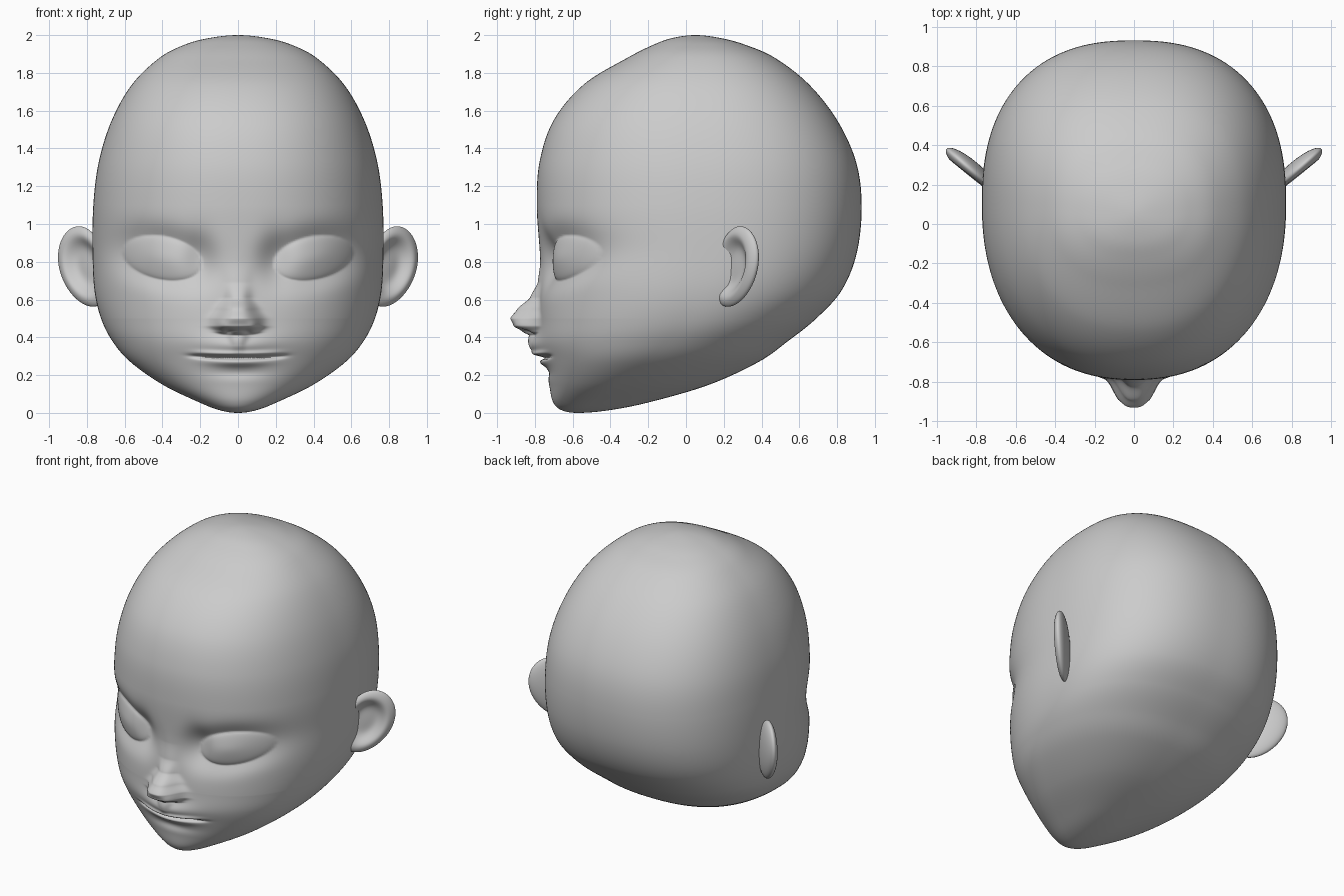
import bpy, bmesh
from math import sin, cos, pi, exp, radians, sqrt

if "Cube" in bpy.data.objects:
    bpy.data.objects.remove(bpy.data.objects["Cube"])

# Horizontal sections of the head: z, front y, back y, half width, y of widest point
SECTIONS = [
    (2.00, .05, .05, 0, .05), (1.985, -.07, .18, .15, .05), (1.95, -.17, .31, .28, .06),
    (1.88, -.31, .47, .415, .07), (1.74, -.54, .65, .56, .08), (1.55, -.70, .80, .668, .09),
    (1.33, -.775, .90, .737, .10), (1.10, -.79, .93, .766, .10), (.85, -.775, .905, .77, .10),
    (.65, -.775, .825, .76, .06), (.50, -.78, .69, .725, 0), (.38, -.78, .54, .665, -.10),
    (.27, -.75, .385, .57, -.22), (.15, -.725, .125, .40, -.36), (.06, -.705, -.18, .215, -.48),
    (.015, -.66, -.40, .10, -.54), (0, -.57, -.57, 0, -.57)]
# Height profile of the nose: z, projection, half width
NOSE = [(1.00, 0, .09), (.80, .0, .07), (.69, .012, .06), (.61, .05, .06), (.55, .115, .085),
        (.50, .15, .108), (.46, .13, .112), (.43, .075, .09), (.41, .03, .05), (.36, .012, .03), (.30, 0, .03)]
AROUND = 256


def catmull(a, b, c, d, t):
    return [.5 * (2*q + (r - p)*t + (2*p - 5*q + 4*r - s)*t*t + (3*q - p - 3*r + s)*t**3)
            for p, q, r, s in zip(a, b, c, d)]


def bell(v, width, power=2):
    return exp(-abs(v / width) ** power)


def nose(x, z):
    for (z0, h0, w0), (z1, h1, w1) in zip(NOSE, NOSE[1:]):
        if z1 <= z <= z0:
            t = (z0 - z) / (z0 - z1)
            t = t * t * (3 - 2 * t) * .4 + t * .6
            return (h0 + (h1 - h0) * t) * bell(x, w0 + (w1 - w0) * t, 3)
    return 0


def face_relief(x, z):
    """Forward projection of the facial features over the plain head."""
    a = abs(x)
    out = nose(x, z)
    # eye sockets, with closed lids bulging inside them
    dx, dz = a - .40, z - .82 - .15 * (a - .40)
    out -= .065 * exp(-((dx / .27) ** 2 + (dz / .15) ** 2) ** 1.5)
    out -= .035 * bell(a - .20, .08) * bell(z - .82, .13)
    r2 = (dx / .21) ** 2 + (dz / .115) ** 2
    if r2 < 1:
        out += .06 * (1 - r2) ** .8
    # nostrils and the wings beside them
    out += .02 * bell(a - .085, .03) * bell(z - .465, .03)
    out -= .035 * bell(a - .05, .02) * bell(z - .43, .012)
    # lips and the line between them
    m = z - .298 - .15 * a * a
    out += .045 * bell(x, .17) * bell(m - .055, .06)
    out += .022 * bell(x, .21, 4) * bell(m - .012, .016)
    out -= .032 * bell(x, .235, 6) * bell(m + .006, .011)
    out += .018 * bell(x, .15) * bell(m + .032, .02)
    out -= .012 * bell(x, .15) * bell(m + .085, .03)
    return out


def finish(bm, name):
    bmesh.ops.recalc_face_normals(bm, faces=bm.faces)
    mesh = bpy.data.meshes.new(name)
    bm.to_mesh(mesh)
    bm.free()
    for p in mesh.polygons:
        p.use_smooth = True
    ob = bpy.data.objects.new(name, mesh)
    bpy.context.collection.objects.link(ob)
    return ob


# Head: smooth loft through the sections, closed at crown and chin
def flip(s):
    return (s[0], s[2], s[1], -s[3], s[4])


keys = [flip(SECTIONS[1])] + SECTIONS + [flip(SECTIONS[-2])]
levels = []
for i in range(1, len(keys) - 2):
    steps = 30 if .15 <= keys[i + 1][0] <= .9 else 10
    levels += [catmull(*keys[i - 1:i + 3], k / steps) for k in range(steps)]

bm = bmesh.new()
rings = []
for z, front, back, w, yc in levels[1:]:
    ring = []
    nf = 2.0 + .25 * min(1, z / .5)
    for k in range(AROUND):
        u = 2 * pi * k / AROUND
        th = u - .4 * sin(u)          # denser towards the face
        s, c = sin(th), cos(th)
        n = nf if c > 0 else 2.4
        x = w * abs(s) ** (2 / n) * (1 if s >= 0 else -1)
        reach = (front if c > 0 else back) - yc
        y = yc + reach * abs(c) ** (2 / n)
        if c > 0:
            y -= face_relief(x, z) * min(1, c * 4)
        ring.append(bm.verts.new((x, y, z)))
    rings.append(ring)
for a, b in zip(rings, rings[1:]):
    for k in range(AROUND):
        j = (k + 1) % AROUND
        bm.faces.new((a[k], a[j], b[j], b[k]))
for ring, key in ((rings[0], SECTIONS[0]), (rings[-1], SECTIONS[-1])):
    pole = bm.verts.new((0, key[1], key[0]))
    for k in range(AROUND):
        bm.faces.new((ring[k], ring[(k + 1) % AROUND], pole))
finish(bm, "head")

# Ears: flattened ball with a hollow on the front side, swept backwards
bm = bmesh.new()
bmesh.ops.create_uvsphere(bm, u_segments=64, v_segments=48, radius=1)
ang = radians(41)
for v in bm.verts:
    p, q, d = v.co.x, v.co.y, v.co.z          # outward, up, thickness
    r = sqrt(p * p + q * q)
    depth = .048 * d
    if d > 0:
        depth -= .062 * bell(sqrt((p + .12) ** 2 + q * q), .66, 5) * (1 - r ** 6)
    u = .165 * p + .05 * q - .02 * q * q
    v.co = (.82 + u * cos(ang) + depth * sin(ang),
            .268 + u * sin(ang) - depth * cos(ang),
            .775 + .213 * q)
ears = finish(bm, "ears")
ears.modifiers.new("mirror", 'MIRROR').use_mirror_merge = False
